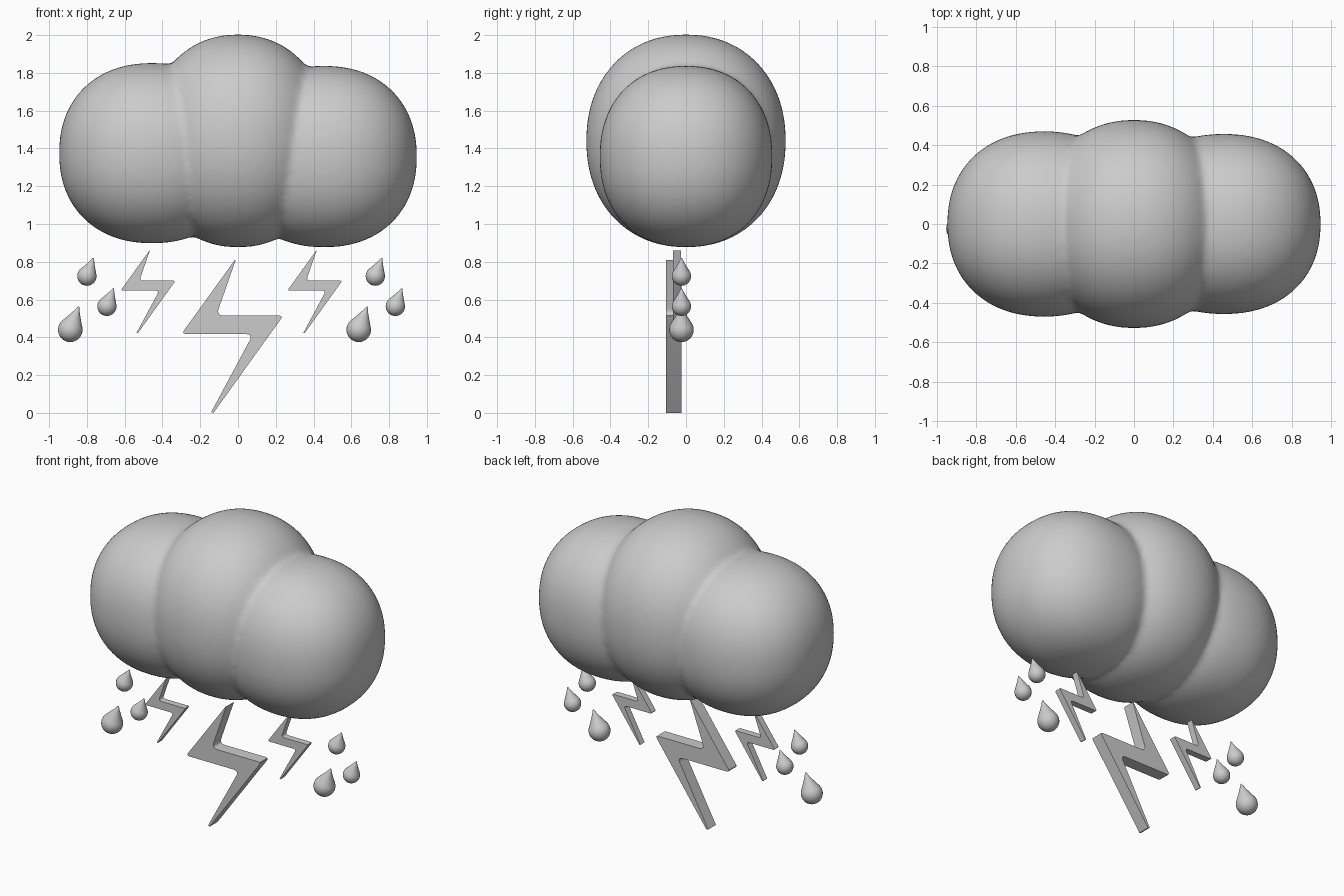
import bpy, bmesh
from math import sin, cos, radians, atan2
from mathutils import Matrix, Vector

if "Cube" in bpy.data.objects:
    bpy.data.objects.remove(bpy.data.objects["Cube"])


def finish(bm, name, angle=None):
    bmesh.ops.recalc_face_normals(bm, faces=bm.faces)
    me = bpy.data.meshes.new(name)
    bm.to_mesh(me)
    bm.free()
    ob = bpy.data.objects.new(name, me)
    bpy.context.collection.objects.link(ob)
    if angle:
        bpy.ops.object.select_all(action='DESELECT')
        ob.select_set(True)
        bpy.context.view_layer.objects.active = ob
        bpy.ops.object.shade_smooth_by_angle(angle=radians(angle))
    return ob


def add_lobe(bm, centre, radii, n):
    """Slightly boxy ellipsoid (superellipsoid)."""
    verts = bmesh.ops.create_icosphere(bm, subdivisions=5, radius=1)['verts']
    for v in verts:
        k = sum(abs(c) ** n for c in v.co) ** (1 / n)
        v.co = Vector(c + r * p / k for c, r, p in zip(centre, radii, v.co))


# Cloud: three lobes fused into one soft skin
bm = bmesh.new()
add_lobe(bm, (-0.455, 0, 1.375), (0.492, 0.47, 0.477), 2.2)
add_lobe(bm, (0.0, 0, 1.44), (0.485, 0.528, 0.563), 2.15)
add_lobe(bm, (0.455, 0, 1.357), (0.492, 0.457, 0.48), 2.2)
cloud = finish(bm, "cloud")
fuse = cloud.modifiers.new("fuse", 'REMESH')
fuse.mode = 'VOXEL'
fuse.voxel_size = 0.018
fuse.use_smooth_shade = True
soften = cloud.modifiers.new("soften", 'SMOOTH')
soften.factor = 0.5
soften.iterations = 8

# Lightning bolts: x, z and rounding of each corner
BOLT = [(-0.012, 0.81, 0), (-0.115, 0.515, 0.04), (0.24, 0.515, 0.025),
        (-0.130, 0.0, 0), (-0.142, 0.004, 0), (0.08, 0.417, 0.04),
        (-0.30, 0.417, 0.028), (-0.018, 0.808, 0)]


def bolt(name, location, scale):
    bm = bmesh.new()
    outline = []
    count = len(BOLT)
    for i, (x, z, r) in enumerate(BOLT):
        p = Vector((x, 0, z))
        if not r:
            outline.append(p)
            continue
        a, b = (Vector((BOLT[j % count][0], 0, BOLT[j % count][1])) for j in (i - 1, i + 1))
        start = p + (a - p).normalized() * r
        end = p + (b - p).normalized() * r
        for k in range(6):
            t = k / 5
            outline.append(start * (1 - t) ** 2 + p * 2 * t * (1 - t) + end * t * t)
    front = [bm.verts.new(p + Vector((0, -0.04, 0))) for p in outline]
    face = bm.faces.new(front)
    ext = bmesh.ops.extrude_face_region(bm, geom=[face], use_keep_orig=True)
    back = [e for e in ext['geom'] if isinstance(e, bmesh.types.BMVert)]
    bmesh.ops.translate(bm, verts=back, vec=(0, 0.08, 0))
    bmesh.ops.transform(bm, matrix=Matrix.Translation(location) @ Matrix.Scale(scale, 4),
                        verts=bm.verts)
    finish(bm, name, 30)


bolt("large_bolt", (0, -0.065, 0), 1)
bolt("small_bolt_left", (-0.46, -0.0475, 0.422), 0.54)
bolt("small_bolt_right", (0.423, -0.0475, 0.422), 0.54)


# Raindrops: revolved teardrop leaning towards +x
def drop(name, x, z, r):
    bm = bmesh.new()
    profile = [(cos(radians(a)), sin(radians(a))) for a in range(-90, 31, 10)]
    profile += [(0.55, 1.03), (0.27, 1.53), (0.06, 1.98), (0, 2.04)]
    vs = [bm.verts.new((px, 0, pz)) for px, pz in profile]
    edges = [bm.edges.new(pair) for pair in zip(vs, vs[1:])]
    bmesh.ops.spin(bm, geom=vs + edges, cent=(0, 0, 0), axis=(0, 0, 1),
                   angle=radians(360), steps=28)
    bmesh.ops.remove_doubles(bm, verts=bm.verts, dist=0.001)
    lean = Matrix.Rotation(atan2(0.7, 1.92), 4, 'Y')
    bmesh.ops.transform(bm, verts=bm.verts, matrix=Matrix.Translation((x, -0.024, z))
                        @ lean @ Matrix.Scale(r, 4))
    finish(bm, name, 60)


for side, shift in (("left", 0), ("right", 1.527)):
    drop(f"raindrop_{side}_upper", -0.80 + shift, 0.724, 0.051)
    drop(f"raindrop_{side}_middle", -0.694 + shift, 0.564, 0.051)
    drop(f"raindrop_{side}_lower", -0.888 + shift, 0.44, 0.065)
